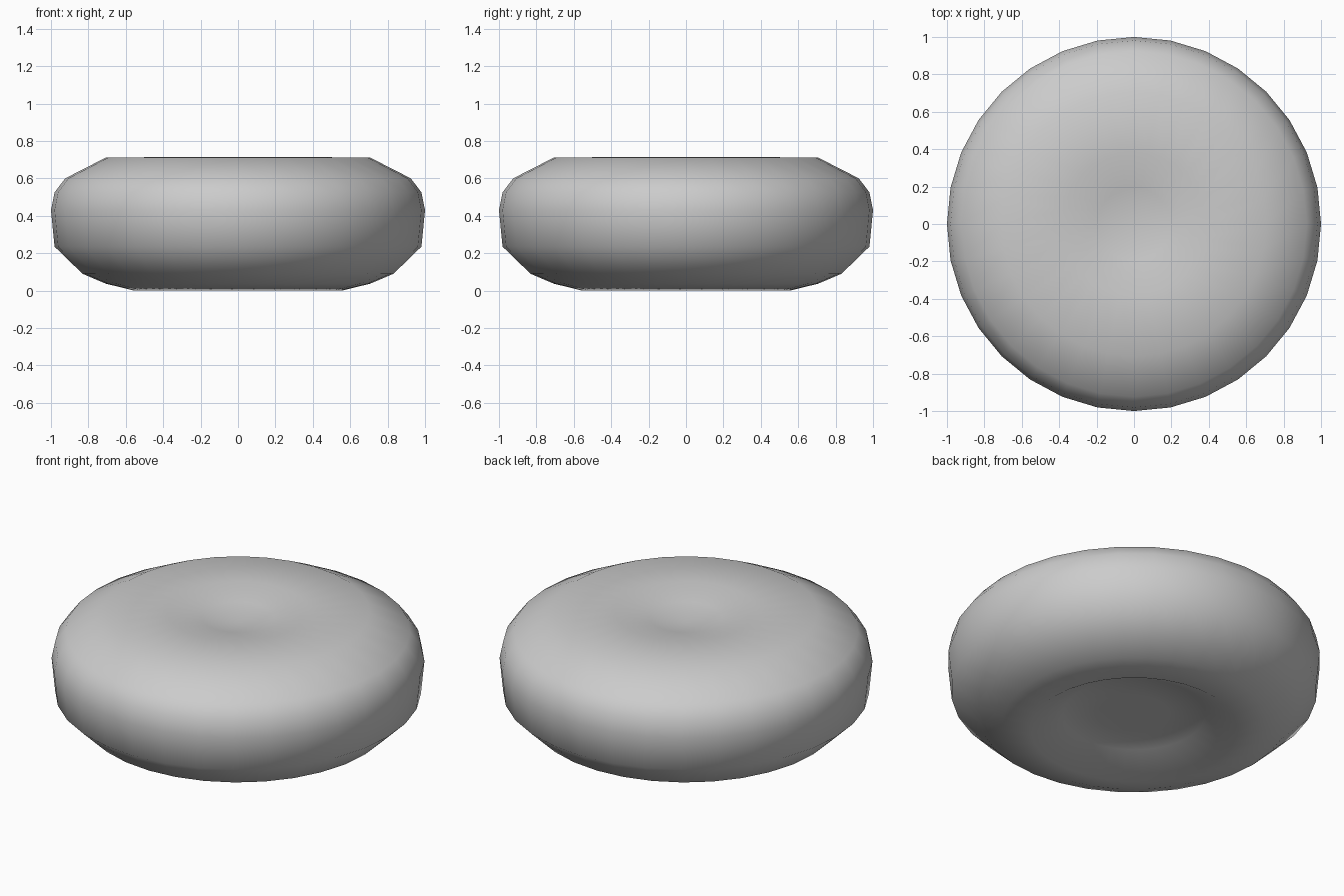
import bpy, bmesh
from math import pi, sin

if "Cube" in bpy.data.objects:
    bpy.data.objects.remove(bpy.data.objects["Cube"])

# Rim profile as (step, height): radius = sin(step * 11.25 degrees)
profile = [(0, 0.65), (1, 0.68), (2, 0.714), (4, 0.711), (6, 0.60), (7, 0.525),
           (8, 0.43), (9, 0.235), (11, 0.09), (12, 0.037), (13, 0.0),
           (14, 0.095), (15, 0.10), (16, 0.10)]

# Cushion: profile turned in 32 steps, with a dimple above and below
bm = bmesh.new()
verts = [bm.verts.new((sin(k * pi / 16), 0, z)) for k, z in profile]
edges = [bm.edges.new(pair) for pair in zip(verts, verts[1:])]
bmesh.ops.spin(bm, geom=verts + edges, cent=(0, 0, 0), axis=(0, 0, 1),
               angle=2 * pi, steps=32)
bmesh.ops.remove_doubles(bm, verts=bm.verts, dist=1e-4)
bmesh.ops.recalc_face_normals(bm, faces=bm.faces)
for f in bm.faces:
    f.smooth = True

mesh = bpy.data.meshes.new("round_cushion")
bm.to_mesh(mesh)
bm.free()
cushion = bpy.data.objects.new("round_cushion", mesh)
bpy.context.collection.objects.link(cushion)
